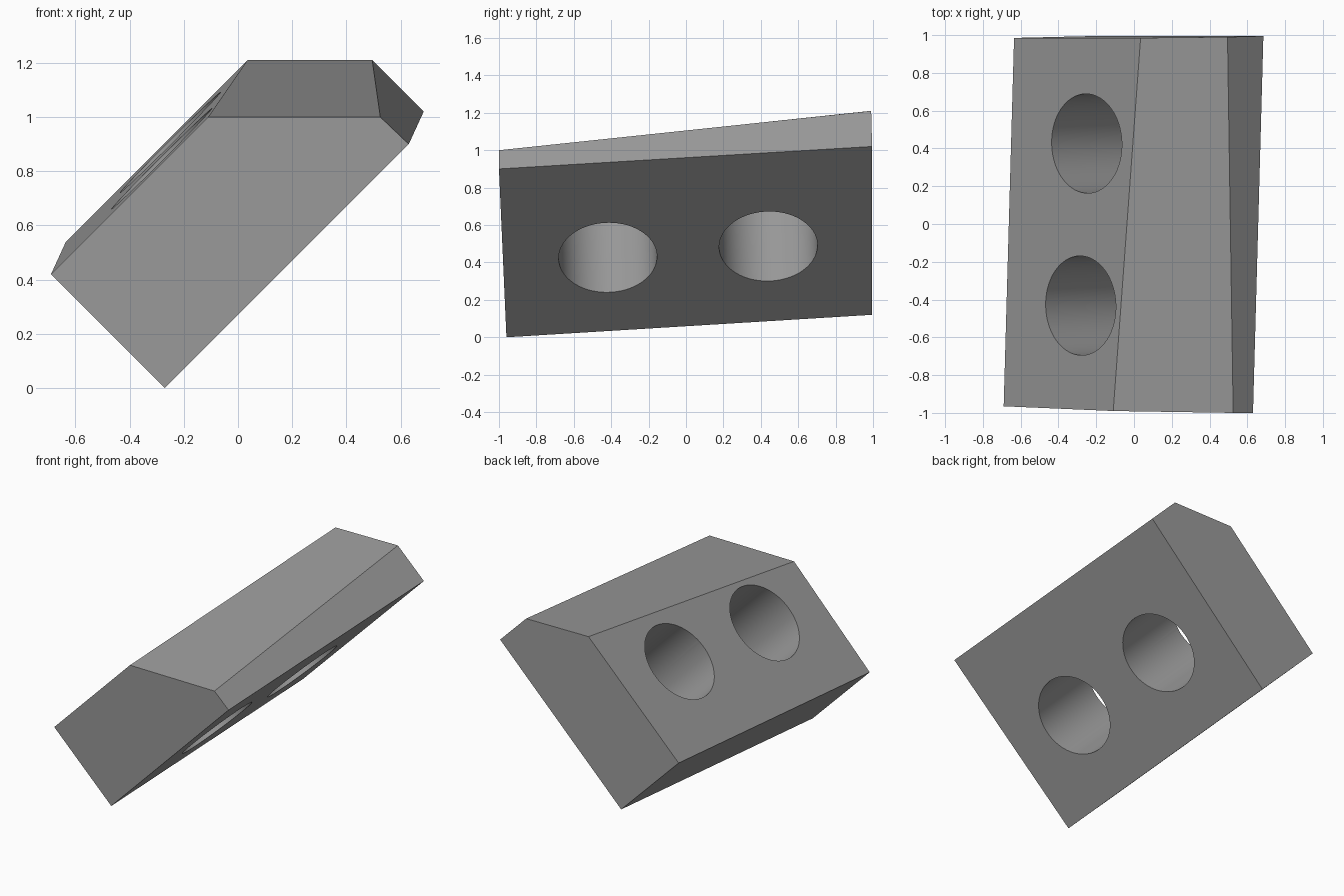
import bpy, bmesh
from mathutils import Vector

if "Cube" in bpy.data.objects:
    bpy.data.objects.remove(bpy.data.objects["Cube"])

grey = bpy.data.materials.new("concrete grey")
grey.diffuse_color = (0.33, 0.33, 0.33, 1)
grey.use_nodes = True
grey.node_tree.nodes["Principled BSDF"].inputs["Base Color"].default_value = grey.diffuse_color

# Tilted block: matching five-sided end outlines, front then back
front = [(-0.69, -0.965, 0.42), (-0.27, -0.96, 0.0), (0.63, -1.0, 0.90),
         (0.525, -1.0, 1.0), (-0.11, -0.99, 1.0)]
back = [(-0.635, 0.985, 0.54), (-0.215, 0.995, 0.12), (0.685, 0.995, 1.02),
        (0.495, 0.99, 1.21), (0.035, 0.985, 1.21)]
bm = bmesh.new()
f = [bm.verts.new(p) for p in front]
b = [bm.verts.new(p) for p in back]
bm.faces.new(f)
bm.faces.new(b[::-1])
for i in range(5):
    j = (i + 1) % 5
    bm.faces.new((f[j], f[i], b[i], b[j]))
bmesh.ops.recalc_face_normals(bm, faces=bm.faces)
mesh = bpy.data.meshes.new("block")
bm.to_mesh(mesh)
bm.free()
block = bpy.data.objects.new("block", mesh)
bpy.context.collection.objects.link(block)
mesh.materials.append(grey)

# Two round through-holes, square to the sloping underside
axis = Vector((-0.707, -0.0235, 0.707)).normalized()
cutters = []
for name, centre in (("front_hole_cutter", (-0.073, -0.425, 0.637)),
                     ("back_hole_cutter", (-0.042, 0.433, 0.698))):
    bpy.ops.mesh.primitive_cylinder_add(vertices=64, radius=0.263, depth=1.4, location=centre)
    hole = bpy.context.object
    hole.name = name
    hole.rotation_euler = axis.to_track_quat('Z', 'Y').to_euler()
    hole.data.materials.append(grey)
    hole.hide_render = True
    cutters.append(hole)
    mod = block.modifiers.new(name, 'BOOLEAN')
    mod.object = hole
    mod.operation = 'DIFFERENCE'
    mod.solver = 'EXACT'

# Apply the cuts and smooth only the hole walls
bpy.ops.object.select_all(action='DESELECT')
block.select_set(True)
bpy.context.view_layer.objects.active = block
for mod in list(block.modifiers):
    bpy.ops.object.modifier_apply(modifier=mod.name)
for hole in cutters:
    bpy.data.objects.remove(hole)
bpy.ops.object.shade_smooth_by_angle(angle=0.5)
